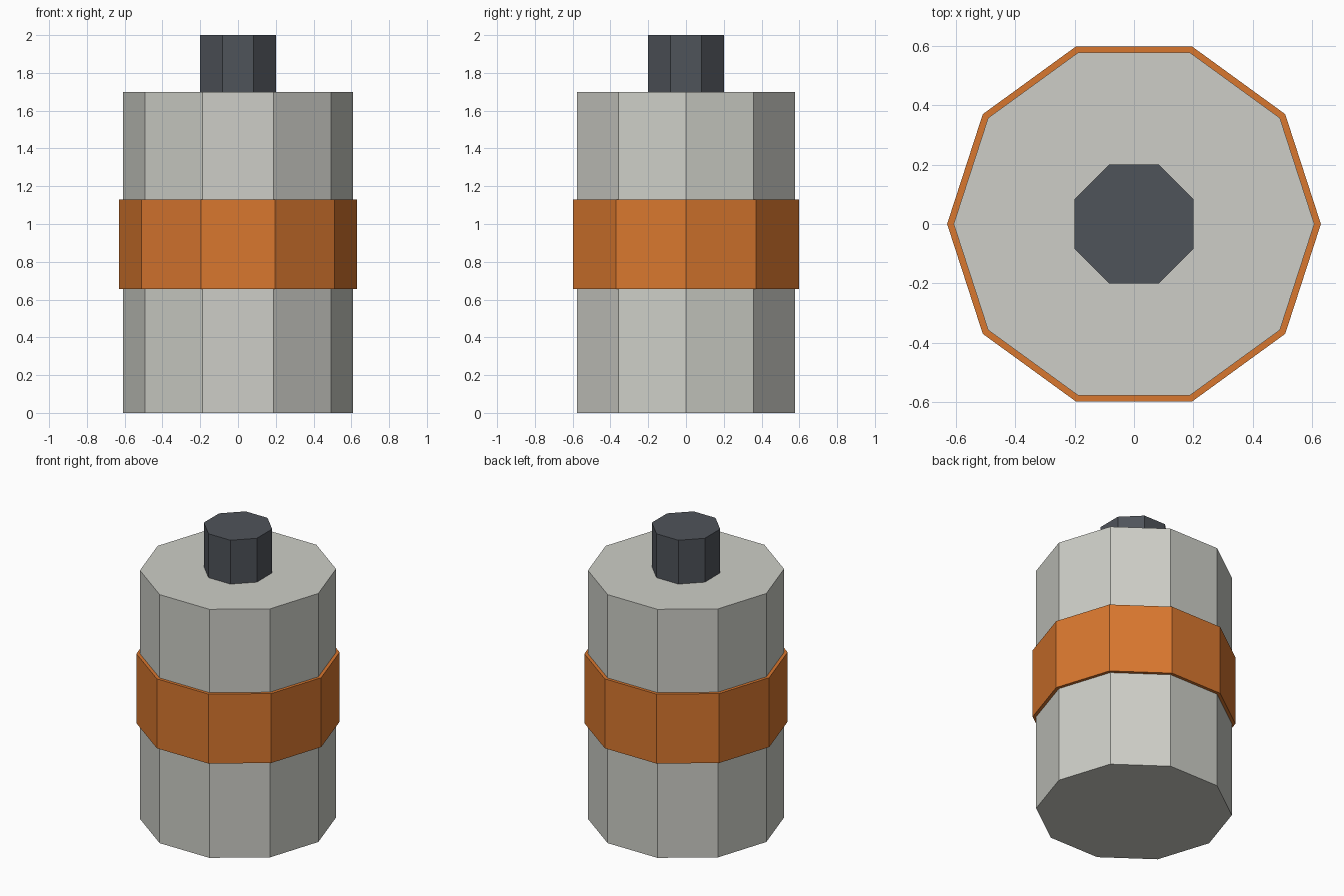
import bpy
from math import pi

cube = bpy.data.objects.get("Cube")
if cube:
    bpy.data.objects.remove(cube, do_unlink=True)


def material(name, rgb):
    mat = bpy.data.materials.new(name)
    mat.use_nodes = True
    color = (*rgb, 1.0)
    mat.diffuse_color = color
    mat.node_tree.nodes["Principled BSDF"].inputs["Base Color"].default_value = color
    return mat


def prism(name, sides, radius, bottom, top, turn, mat):
    """Upright flat-sided prism between two heights."""
    bpy.ops.mesh.primitive_cylinder_add(
        vertices=sides, radius=radius, depth=top - bottom,
        location=(0, 0, (bottom + top) / 2), rotation=(0, 0, turn))
    obj = bpy.context.object
    obj.name = name
    obj.data.materials.append(mat)
    return obj


light_grey = material("light grey", (0.61, 0.617, 0.571))
orange = material("orange", (0.69, 0.184, 0.028))
dark_grey = material("dark grey", (0.078, 0.087, 0.102))

# Ten-sided casing with a corner on the x axis
prism("casing", 10, 0.608, 0.0, 1.7, pi / 2, light_grey)

# Slightly wider band around the middle
prism("band", 10, 0.63, 0.655, 1.13, pi / 2, orange)

# Eight-sided shaft with flats facing front and sides
prism("shaft", 8, 0.217, 1.7, 2.0, pi / 8, dark_grey)
